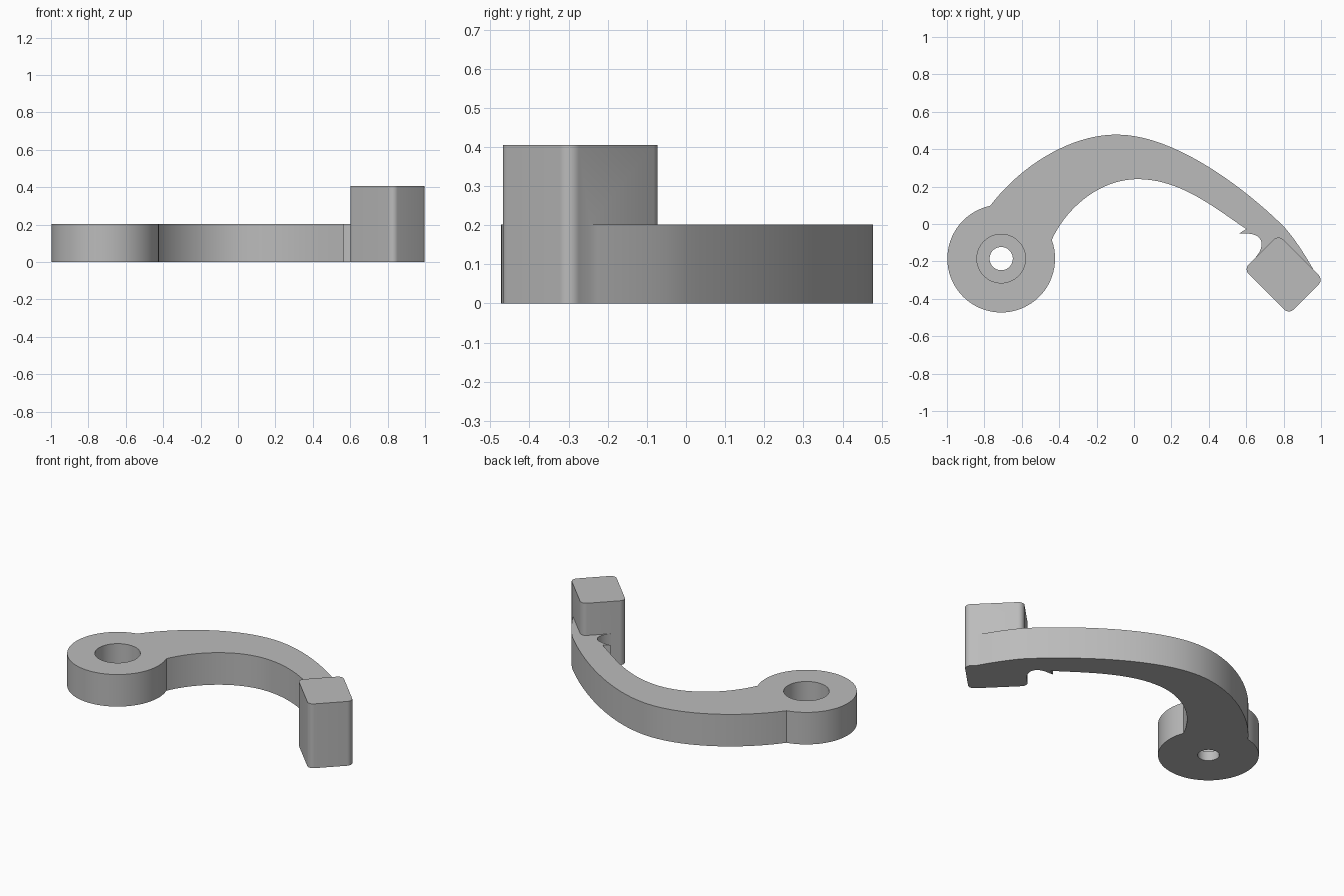
import bpy, bmesh, math
from mathutils import Vector, Matrix
from mathutils.geometry import interpolate_bezier

if "Cube" in bpy.data.objects:
    bpy.data.objects.remove(bpy.data.objects["Cube"], do_unlink=True)

THICK = 0.202      # lever plate thickness
TALL = 0.405       # end block height
BOSS = Vector((-0.71, -0.185, 0))

grey = bpy.data.materials.new("plain grey")
grey.use_nodes = True
grey.diffuse_color = (0.5, 0.5, 0.5, 1)
grey.node_tree.nodes["Principled BSDF"].inputs["Base Color"].default_value = (0.5, 0.5, 0.5, 1)


def finish(name, bm):
    bmesh.ops.recalc_face_normals(bm, faces=bm.faces)
    mesh = bpy.data.meshes.new(name)
    bm.to_mesh(mesh)
    bm.free()
    mesh.materials.append(grey)
    obj = bpy.data.objects.new(name, mesh)
    bpy.context.collection.objects.link(obj)
    return obj


def prism(name, outline, height):
    bm = bmesh.new()
    face = bm.faces.new([bm.verts.new((p[0], p[1], 0)) for p in outline])
    top = bmesh.ops.extrude_face_region(bm, geom=[face])["geom"]
    bmesh.ops.translate(bm, vec=(0, 0, height),
                        verts=[v for v in top if isinstance(v, bmesh.types.BMVert)])
    return finish(name, bm)


def bezier(a, ha, hb, b, count=20):
    return interpolate_bezier(*[Vector(p) for p in (a, ha, hb, b)], count)


# Pivot boss: turned ring with a counterbore on top
bm = bmesh.new()
profile = [(0.062, 0), (0.288, 0), (0.288, THICK), (0.13, THICK), (0.13, 0.06), (0.062, 0.06)]
ring = [bm.verts.new((r, 0, z)) for r, z in profile]
edges = [bm.edges.new((ring[i - 1], ring[i])) for i in range(len(ring))]
bmesh.ops.spin(bm, geom=ring + edges, cent=(0, 0, 0), axis=(0, 0, 1),
               angle=math.tau, steps=72, use_merge=True)
bmesh.ops.remove_doubles(bm, verts=bm.verts, dist=0.0001)
bmesh.ops.translate(bm, vec=BOSS, verts=bm.verts)
lever = finish("lever_with_pivot", bm)

# Curved arm: outer edge out to the block, back past the barb and along the inner edge
outer = (bezier((-0.77, 0.096), (-0.6, 0.32), (-0.33, 0.48), (-0.09, 0.478))
         + bezier((-0.09, 0.478), (0.2, 0.478), (0.56, 0.22), (0.787, 0))[1:]
         + bezier((0.787, 0), (0.85, -0.06), (0.93, -0.19), (0.962, -0.25), 10)[1:])
notch = bezier((0.64, -0.19), (0.70, -0.13), (0.70, -0.06), (0.616, -0.052), 14)
barb = [Vector((0.563, -0.05))]
inner = (bezier((0.6, -0.027), (0.44, 0.08), (0.25, 0.24), (0.02, 0.24))
         + bezier((0.02, 0.24), (-0.18, 0.24), (-0.36, 0.09), (-0.44, -0.085))[1:])
inside_block, inside_boss = [Vector((0.8, -0.27))], [Vector((-0.58, -0.02))]
arm = prism("curved_arm", outer + inside_block + notch + barb + inner + inside_boss, THICK)

# End block: upright, turned rectangle with rounded corners
half_long, half_short, radius = 0.17, 0.13, 0.035
corners = []
for k, (sx, sy) in enumerate([(1, 1), (-1, 1), (-1, -1), (1, -1)]):
    for i in range(9):
        a = math.pi / 2 * (k + i / 8)
        corners.append(Vector((sx * (half_long - radius) + radius * math.cos(a),
                               sy * (half_short - radius) + radius * math.sin(a), 0)))
turn = Matrix.Translation((0.8, -0.27, 0)) @ Matrix.Rotation(-math.pi / 4, 4, 'Z')
block = prism("end_block", [turn @ c for c in corners], TALL)

# Fuse the three parts into one solid
bpy.context.view_layer.objects.active = lever
for part in (arm, block):
    mod = lever.modifiers.new("join_" + part.name, 'BOOLEAN')
    mod.operation, mod.solver, mod.object = 'UNION', 'EXACT', part
    bpy.ops.object.modifier_apply(modifier=mod.name)
    bpy.data.objects.remove(part, do_unlink=True)

bpy.ops.object.select_all(action='DESELECT')
lever.select_set(True)
bpy.ops.object.shade_smooth_by_angle(angle=math.radians(30))
